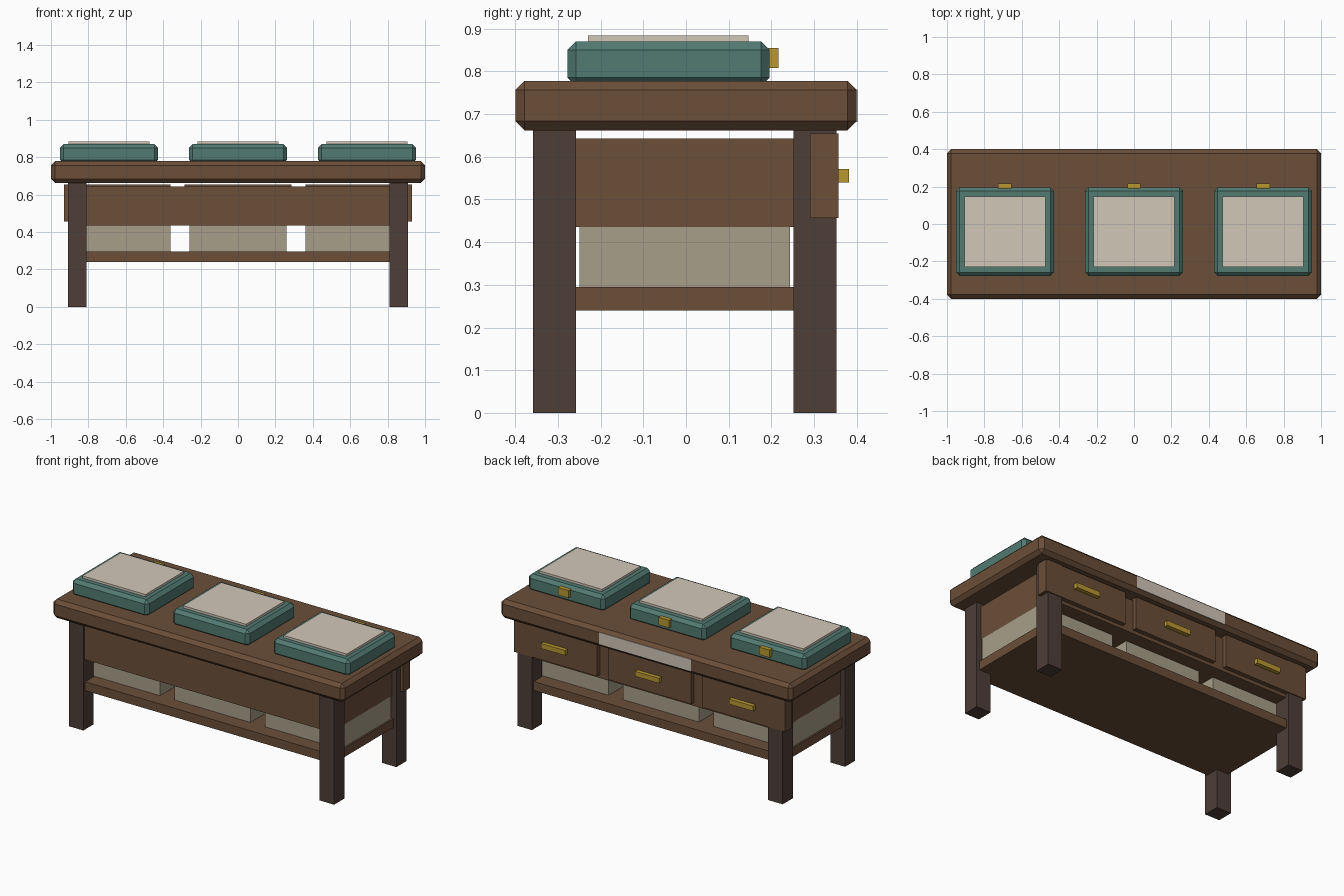
import bpy
import bmesh

cube = bpy.data.objects.get("Cube")
if cube:
    bpy.data.objects.remove(cube, do_unlink=True)


def make_material(name, rgb):
    """Flat material from sRGB bytes, stored as linear values."""
    linear = [((c / 255 + 0.055) / 1.055) ** 2.4 for c in rgb]
    mat = bpy.data.materials.new(name)
    mat.use_nodes = True
    mat.diffuse_color = (*linear, 1)
    shader = mat.node_tree.nodes["Principled BSDF"]
    shader.inputs["Base Color"].default_value = (*linear, 1)
    shader.inputs["Roughness"].default_value = 0.8
    return mat


wood = make_material("warm_wood", (107, 78, 56))
dark_wood = make_material("dark_wood", (78, 62, 55))
teal = make_material("teal", (82, 122, 114))
cream = make_material("cream", (210, 199, 185))
canvas = make_material("canvas", (168, 159, 137))
brass = make_material("brass", (184, 152, 48))


def box(name, x, y, z, mat, bevel=0):
    """Box from (min, max) spans, with an optional chamfer on every edge."""
    spans = (x, y, z)
    bm = bmesh.new()
    bmesh.ops.create_cube(bm, size=1)
    for v in bm.verts:
        for i, (low, high) in enumerate(spans):
            v.co[i] = (v.co[i]) * (high - low)
    mesh = bpy.data.meshes.new(name)
    bm.to_mesh(mesh)
    bm.free()
    mesh.materials.append(mat)
    obj = bpy.data.objects.new(name, mesh)
    obj.location = [(low + high) / 2 for low, high in spans]
    bpy.context.collection.objects.link(obj)
    if bevel:
        mod = obj.modifiers.new("chamfer", 'BEVEL')
        mod.width = bevel
        mod.segments = 1
    return obj


def around(centre, width):
    return (centre - width / 2, centre + width / 2)


# Table top, body and lower shelf
box("table_top", (-1, 1), (-0.4, 0.4), (0.662, 0.778), wood, bevel=0.022)
box("body", around(0, 1.76), (-0.345, 0.33), (0.435, 0.643), wood)
box("shelf", around(0, 1.78), (-0.34, 0.335), (0.24, 0.295), wood)

# Legs
for side, x in (("right", -0.86), ("left", 0.86)):
    for end, y in (("front", -0.308), ("back", 0.302)):
        box(f"{end}_{side}_leg", around(x, 0.1), around(y, 0.1), (0, 0.67), dark_wood)

# Name plate on the back edge
box("back_plate", around(0, 0.63), (0.395, 0.402), (0.682, 0.758), cream)

for side, step in (("right", -1), ("middle", 0), ("left", 1)):
    # Drawers with handles on the back
    x = step * 0.645
    box(f"{side}_drawer", around(x, 0.57), (0.29, 0.357), (0.456, 0.655), wood)
    box(f"{side}_handle", around(x, 0.165), (0.35, 0.382), (0.54, 0.571), brass)

    # Storage bins on the shelf
    box(f"{side}_bin", around(step * 0.62, 0.52), (-0.25, 0.244), (0.295, 0.445), canvas)

    # Padded cases with an inset panel and a clasp
    x = step * 0.69
    box(f"{side}_case", around(x, 0.525), (-0.278, 0.196), (0.766, 0.87), teal, bevel=0.02)
    box(f"{side}_case_panel", around(x, 0.433), (-0.23, 0.146), (0.86, 0.884), cream)
    box(f"{side}_clasp", around(x, 0.072), (0.19, 0.217), (0.808, 0.855), brass)
